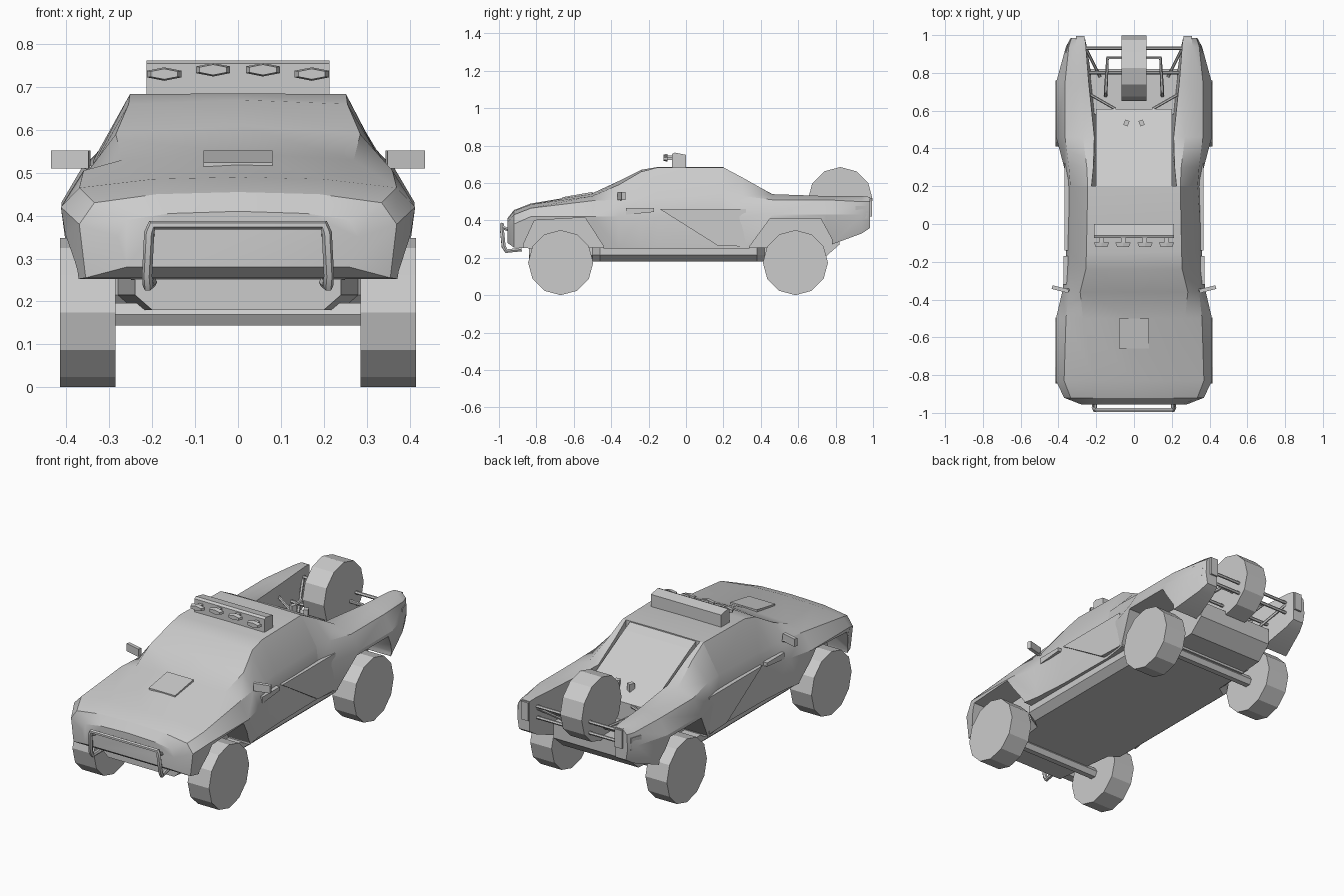
import bpy, bmesh, math
from mathutils import Vector, Matrix

if "Cube" in bpy.data.objects:
    bpy.data.objects.remove(bpy.data.objects["Cube"])


def finish(bm, name, smooth=None):
    bmesh.ops.recalc_face_normals(bm, faces=bm.faces)
    me = bpy.data.meshes.new(name)
    bm.to_mesh(me)
    bm.free()
    ob = bpy.data.objects.new(name, me)
    bpy.context.collection.objects.link(ob)
    if smooth:
        smooth_by_angle(ob, smooth)
    return ob


def activate(ob):
    bpy.ops.object.select_all(action='DESELECT')
    ob.select_set(True)
    bpy.context.view_layer.objects.active = ob


def smooth_by_angle(ob, deg=30):
    activate(ob)
    bpy.ops.object.shade_smooth_by_angle(angle=math.radians(deg))


def loft(name, rings):
    bm = bmesh.new()
    vs = [[bm.verts.new(p) for p in r] for r in rings]
    n = len(rings[0])
    for a, b in zip(vs, vs[1:]):
        for i in range(n):
            j = (i + 1) % n
            bm.faces.new((a[i], a[j], b[j], b[i]))
    bm.faces.new(vs[0])
    bm.faces.new(vs[-1])
    return finish(bm, name)


def prism(name, profile, x0, x1):
    return loft(name, [[(x, y, z) for y, z in profile] for x in (x0, x1)])


def box(name, lo, hi, rot=None):
    bm = bmesh.new()
    lo, hi = Vector(lo), Vector(hi)
    m = Matrix.Translation((lo + hi) / 2)
    if rot:
        m = m @ Matrix.Rotation(rot[0], 4, rot[1])
    bmesh.ops.create_cube(bm, size=1, matrix=m @ Matrix.Diagonal((*(hi - lo), 1)))
    return finish(bm, name)


def cyl(name, c, r, length, seg, axis='X', scale=(1, 1, 1), r2=None):
    bm = bmesh.new()
    rot = Matrix.Rotation(math.pi / 2, 4, 'Y' if axis == 'X' else 'X')
    bmesh.ops.create_cone(bm, cap_ends=True, segments=seg, radius1=r, radius2=r2 or r, depth=length,
                          matrix=Matrix.Translation(c) @ Matrix.Diagonal((*scale, 1)) @ rot)
    return finish(bm, name)


def tube(name, pts, r):
    cu = bpy.data.curves.new(name, 'CURVE')
    cu.dimensions = '3D'
    cu.bevel_depth, cu.bevel_resolution, cu.use_fill_caps = r, 1, True
    sp = cu.splines.new('POLY')
    sp.points.add(len(pts) - 1)
    for p, co in zip(sp.points, pts):
        p.co = (*co, 1)
    ob = bpy.data.objects.new(name, cu)
    bpy.context.collection.objects.link(ob)
    activate(ob)
    bpy.ops.object.convert(target='MESH')
    smooth_by_angle(bpy.context.object, 50)


def cut(ob, cutter):
    activate(ob)
    m = ob.modifiers.new('cut', 'BOOLEAN')
    m.object, m.operation, m.solver = cutter, 'DIFFERENCE', 'EXACT'
    bpy.ops.object.modifier_apply(modifier=m.name)
    bpy.data.objects.remove(cutter)


# Front body and cabin: y, then bottom, waist, shoulder, top edge (x, z), top centre z
sections = [
    (-.955, (.26, .28), (.28, .35), (.26, .39), (.16, .405), .41),
    (-.92, (.355, .255), (.37, .38), (.335, .43), (.19, .45), .455),
    (-.83, (.385, .25), (.413, .42), (.37, .465), (.20, .485), .49),
    (-.5, (.39, .25), (.413, .42), (.36, .505), (.27, .53), .545),
    (-.36, (.365, .25), (.38, .42), (.345, .51), (.285, .59), .61),
    (-.24, (.355, .25), (.365, .42), (.337, .515), (.255, .66), .67),
    (-.15, (.35, .25), (.36, .42), (.337, .52), (.252, .683), .685),
    (.2, (.345, .25), (.35, .42), (.337, .53), (.245, .683), .685),
]
rings = []
for y, b, w, s, t, zt in sections:
    half = [(b[0], y, b[1]), (w[0], y, w[1]), (s[0], y, s[1]), (t[0], y, t[1])]
    rings.append(half + [(0, y, zt)] + [(-x, yy, z) for x, yy, z in reversed(half)])
body = loft('body_front', rings)

# Rear fenders: y, then outer bottom, waist, shoulder, outer top, inner top, inner bottom
fender = [
    (.2, (.345, .25), (.35, .42), (.337, .53), (.245, .683), (.225, .683), (.2, .25)),
    (.3, (.36, .25), (.37, .42), (.345, .53), (.25, .63), (.215, .63), (.195, .25)),
    (.46, (.39, .25), (.412, .43), (.365, .51), (.27, .54), (.21, .54), (.19, .25)),
    (.75, (.39, .26), (.412, .43), (.365, .51), (.29, .53), (.24, .53), (.22, .26)),
    (.94, (.34, .33), (.36, .43), (.345, .5), (.31, .53), (.255, .53), (.25, .33)),
    (.985, (.325, .36), (.335, .42), (.33, .5), (.305, .525), (.26, .525), (.26, .36)),
]
front_arch = [(-.87, .2), (-.87, .27), (-.81, .4), (-.54, .415), (-.44, .26), (-.44, .2)]
rear_arch = [(.34, .2), (.34, .26), (.45, .41), (.72, .41), (.78, .3), (.78, .2)]
for s in (1, -1):
    cut(body, prism('arch_cutter', front_arch, s * .25, s * .6))
    f = loft('rear_fender', [[(s * x, r[0], z) for x, z in r[1:]] for r in fender])
    cut(f, prism('arch_cutter', rear_arch, s * .23, s * .6))
    smooth_by_angle(f)
smooth_by_angle(body)

# Sloped rear deck between the fenders, with two latches
prism('rear_deck', [(.19, .683), (.25, .655), (.61, .46), (.61, .25), (.19, .25)], -.2, .2)
for s in (1, -1):
    box('deck_latch', (s * .04 - .012, .52, .49), (s * .04 + .012, .55, .535), (s * .4, 'Z'))

# Chassis floor and rear tank
loft('chassis', [[(s * x, y, z) for s, x, z in
                  ((1, w, .18), (1, w + .04, .215), (1, w + .04, .255), (-1, w + .04, .255),
                   (-1, w + .04, .215), (-1, w, .18))]
                 for y, w in ((-.84, .2), (-.5, .24), (-.46, .29), (.38, .29), (.42, .23), (.62, .22))])
prism('rear_tank', [(.58, .19), (.74, .2), (.82, .27), (.82, .36), (.58, .36)], -.23, .23)

# Wheels, axles and spare
for y in (-.67, .585):
    tube('axle', [(-.3, y, .17), (.3, y, .17)], .03)
    for s in (1, -1):
        cyl('wheel', (s * .35, y, .174), .174, .13, 12)
cyl('spare_wheel', (0, .825, .512), .173, .13, 12)

# Tubular rear frame
for y, z in ((.93, .42), (.8, .4), (.93, .48)):
    tube('rear_crossbar', [(-.27, y, z), (.27, y, z)], .009)
tube('spare_carrier', [(-.15, .68, .36), (-.15, .7, .44), (-.14, .88, .45),
                       (.14, .88, .45), (.15, .7, .44), (.15, .68, .36)], .01)
for s in (1, -1):
    tube('rear_strut', [(s * .255, .93, .47), (s * .18, .78, .36)], .008)
    tube('deck_strut', [(s * .24, .69, .47), (s * .1, .61, .45)], .008)

# Front bull bar
side = [(.2, -.88, .245), (.21, -.96, .235), (.212, -.975, .26), (.207, -.985, .36), (.2, -.985, .378)]
tube('bull_bar', side + [(-x, y, z) for x, y, z in reversed(side)], .012)
for s in (1, -1):
    tube('bull_bar_brace', [(s * .205, -.985, .365), (s * .205, -.93, .34)], .01)

# Roof light bar with four lamps
prism('light_bar', [(-.075, .67), (-.075, .755), (-.06, .762), (0, .75), (0, .67)], -.213, .213)
for x, z in ((-.172, .73), (-.058, .74), (.058, .74), (.172, .73)):
    cyl('roof_lamp', (x, -.11, z), .046, .022, 6, 'Y', (1, 1, .34), .036)
    box('lamp_stem', (x - .012, -.1, z - .008), (x + .012, -.07, z + .008))

# Mirrors, door panels, side intakes, tail lamps
for s in (1, -1):
    box('mirror', (s * .39 - .045, -.355, .51), (s * .39 + .045, -.335, .552), (s * .25, 'Z'))
    tube('mirror_arm', [(s * .33, -.35, .505), (s * .38, -.347, .525)], .007)
    loft('door_panel', [[(s * x, y, z) for y, z in ((-.14, .46), (.32, .46), (.32, .26), (.17, .265))]
                        for x in (.34, .367)])
    prism('side_intake', [(-.32, .43), (-.32, .465), (-.17, .465), (-.17, .445)], s * .35, s * .374)
    for z in (.41, .45):
        box('tail_lamp', (s * .335 - .02, .9, z), (s * .335 + .02, .965, z + .028), (s * .3, 'Z'))
    box('fender_cap', (s * .285 - .022, .97, .42), (s * .285 + .022, .995, .52))

# Hood hatch plate
prism('hood_hatch', [(-.66, .515), (-.66, .524), (-.5, .552), (-.5, .54)], -.08, .08)
